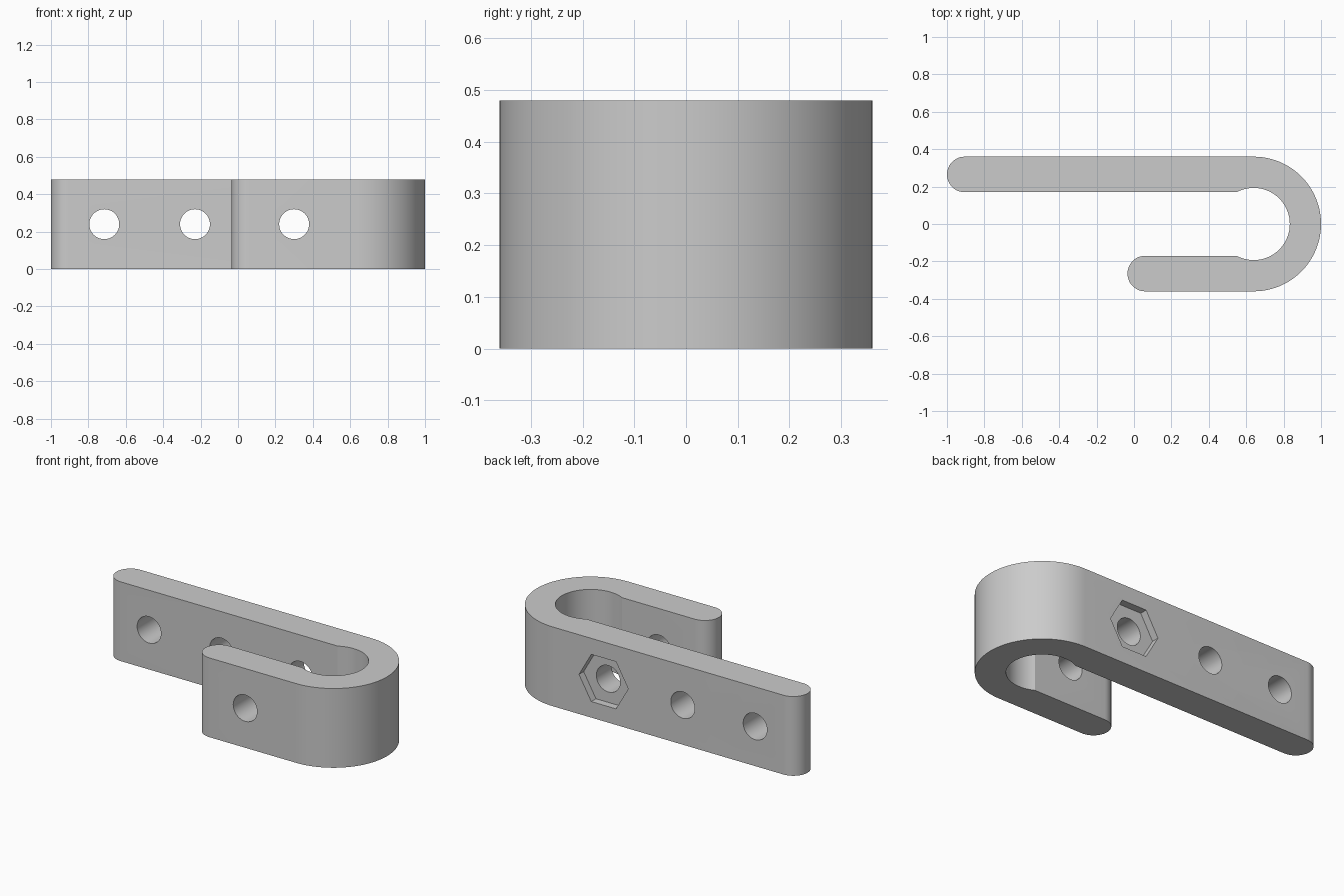
import bpy
import bmesh
from math import radians, sin, cos, pi
from mathutils import Matrix, Vector

if "Cube" in bpy.data.objects:
    bpy.data.objects.remove(bpy.data.objects["Cube"], do_unlink=True)

HEIGHT = 0.48
BEND = 0.64            # x of the bend centre
OUTER, INNER = 0.36, 0.193
ARM_IN = 0.17          # inner side of both arms
CAP = (OUTER - ARM_IN) / 2
MID = OUTER - CAP      # arm centre line

grey = bpy.data.materials.new("plain_grey")
grey.use_nodes = True
colour = (0.6, 0.6, 0.6, 1)
grey.diffuse_color = colour
grey.node_tree.nodes["Principled BSDF"].inputs["Base Color"].default_value = colour


def arc(cx, cy, r, start, end, n):
    """Points on a circle, angles in degrees."""
    angles = [radians(start + (end - start) * i / n) for i in range(n + 1)]
    return [(cx + r * cos(a), cy + r * sin(a)) for a in angles]


def finish(bm, name):
    bmesh.ops.recalc_face_normals(bm, faces=bm.faces)
    mesh = bpy.data.meshes.new(name)
    bm.to_mesh(mesh)
    bm.free()
    obj = bpy.data.objects.new(name, mesh)
    bpy.context.collection.objects.link(obj)
    mesh.materials.append(grey)
    return obj


def cutter(name, x, y, radius, depth, sides):
    """Prism lying along y."""
    bm = bmesh.new()
    place = Matrix.Translation((x, y, HEIGHT / 2)) @ Matrix.Rotation(pi / 2, 4, "X")
    bmesh.ops.create_cone(bm, cap_ends=True, segments=sides, radius1=radius,
                          radius2=radius, depth=depth, matrix=place)
    obj = finish(bm, name)
    obj.hide_render = True
    return obj


# Hook outline: outer bend, long arm, inner bend, short arm
lip = 180 - math_angle if (math_angle := 61.75) else 0
outline = arc(BEND, 0, OUTER, -90, 90, 48)
outline += arc(-1 + CAP, MID, CAP, 90, 270, 24)
outline += arc(BEND, 0, INNER, lip, -lip, 48)
outline += arc(-0.035 + CAP, -MID, CAP, 90, 270, 24)

bm = bmesh.new()
base = bm.faces.new([bm.verts.new((x, y, 0)) for x, y in outline])
top = bmesh.ops.extrude_face_region(bm, geom=[base])["geom"]
bmesh.ops.translate(bm, vec=Vector((0, 0, HEIGHT)),
                    verts=[v for v in top if isinstance(v, bmesh.types.BMVert)])
hook = finish(bm, "hook_body")

# Screw holes and the hexagonal nut recess on the back
cutters = [cutter("screw_hole", x, 0, 0.08, 1, 48) for x in (-0.715, -0.23, 0.30)]
cutters.append(cutter("nut_recess", 0.30, OUTER, 0.165, 0.09, 6))
# Turn the hexagon so that its points lie along x
recess = cutters[-1].data
turn = Matrix.Translation((0.30, OUTER, HEIGHT / 2))
recess.transform(turn @ Matrix.Rotation(pi / 6, 4, "Y") @ turn.inverted())

bpy.ops.object.select_all(action="DESELECT")
bpy.context.view_layer.objects.active = hook
hook.select_set(True)
for c in cutters:
    mod = hook.modifiers.new(c.name, "BOOLEAN")
    mod.operation = "DIFFERENCE"
    mod.solver = "EXACT"
    mod.object = c
    bpy.ops.object.modifier_apply(modifier=mod.name)
    bpy.data.objects.remove(c, do_unlink=True)

bpy.ops.object.shade_smooth_by_angle(angle=radians(20))
